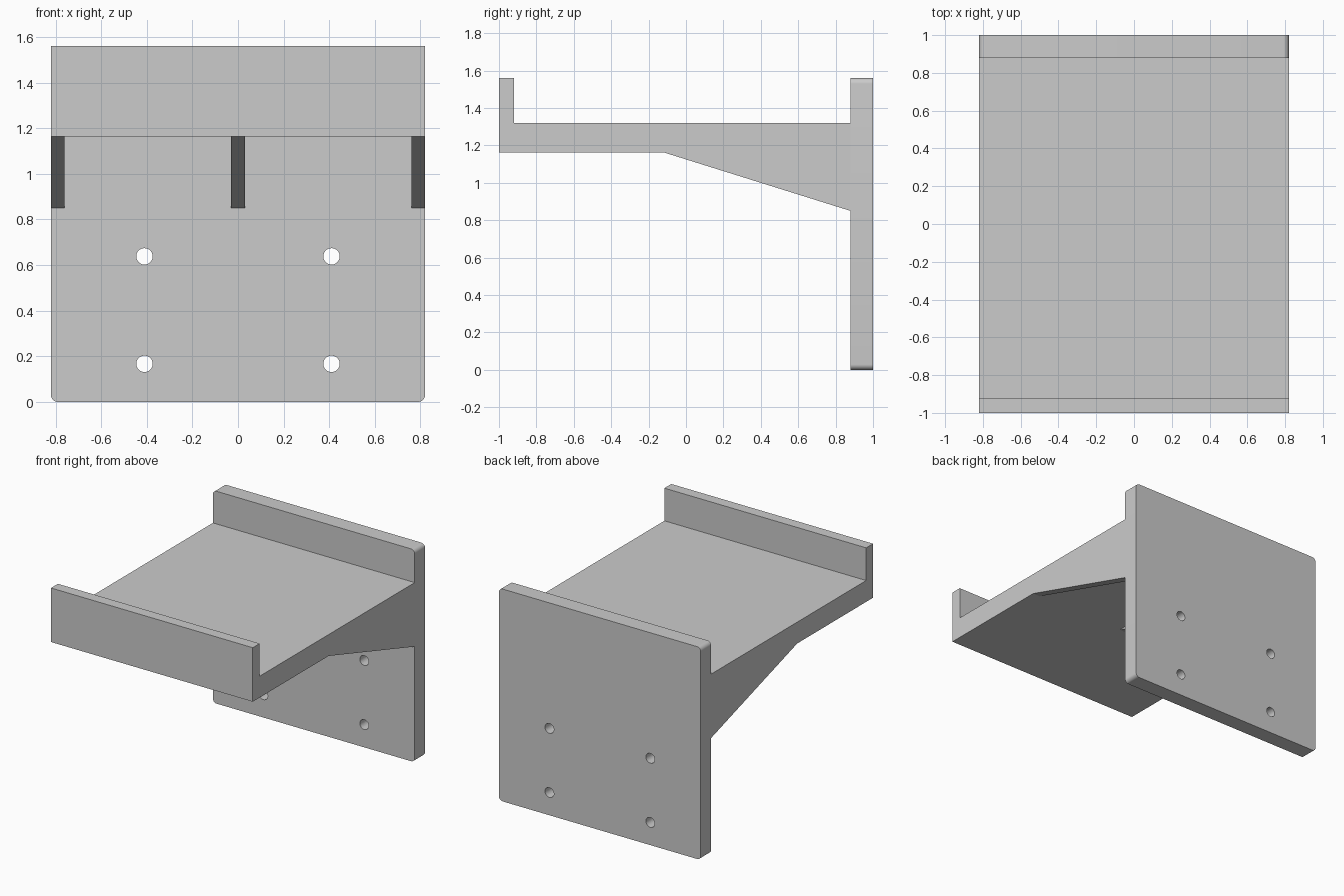
import bpy, bmesh
from math import radians, sin, cos

if "Cube" in bpy.data.objects:
    bpy.data.objects.remove(bpy.data.objects["Cube"])

HALF_W = 0.82


def prism(name, profile, axis, start, end):
    """Extrude a 2D profile along x (profile = y,z) or y (profile = x,z)."""
    bm = bmesh.new()
    place = (lambda a, b: (start, a, b)) if axis == 'X' else (lambda a, b: (a, start, b))
    face = bm.faces.new([bm.verts.new(place(a, b)) for a, b in profile])
    ext = bmesh.ops.extrude_face_region(bm, geom=[face])
    d = end - start
    verts = [g for g in ext['geom'] if isinstance(g, bmesh.types.BMVert)]
    bmesh.ops.translate(bm, verts=verts, vec=(d, 0, 0) if axis == 'X' else (0, d, 0))
    bmesh.ops.recalc_face_normals(bm, faces=bm.faces)
    mesh = bpy.data.meshes.new(name)
    bm.to_mesh(mesh)
    bm.free()
    obj = bpy.data.objects.new(name, mesh)
    bpy.context.collection.objects.link(obj)
    return obj


def arc(cx, cz, r, a0, a1, n):
    return [(cx + r * cos(radians(a0 + (a1 - a0) * i / n)),
             cz + r * sin(radians(a0 + (a1 - a0) * i / n))) for i in range(n + 1)]


# Wall plate with rounded corners
R, TOP = 0.03, 1.56
outline = []
for i, (sx, cz) in enumerate([(1, TOP - R), (-1, TOP - R), (-1, R), (1, R)]):
    outline += arc(sx * (HALF_W - R), cz, R, 90 * i, 90 * i + 90, 8)
plate = prism("wall_plate", outline, 'Y', 0.88, 1.0)

# Four screw holes through the plate
for x in (-0.41, 0.41):
    for z in (0.167, 0.638):
        cutter = prism("screw_hole_cutter", arc(x, z, 0.036, 0, 360, 32)[:-1], 'Y', 0.8, 1.1)
        cutter.hide_render = True
        cutter.hide_set(True)
        mod = plate.modifiers.new("screw_hole", 'BOOLEAN')
        mod.operation = 'DIFFERENCE'
        mod.solver = 'EXACT'
        mod.object = cutter

# Shelf with upturned front lip
prism("shelf", [(-1, 1.163), (0.88, 1.163), (0.88, 1.32), (-0.92, 1.32), (-0.92, TOP), (-1, TOP)],
      'X', -HALF_W, HALF_W)

# Three triangular support ribs
for label, x in (("left", -0.79), ("middle", 0), ("right", 0.79)):
    prism(label + "_rib", [(-0.12, 1.163), (0.88, 0.85), (0.88, 1.163)], 'X', x - 0.03, x + 0.03)

# Smooth the rounded corners and holes, keep edges sharp
bpy.ops.object.select_all(action='DESELECT')
plate.select_set(True)
bpy.context.view_layer.objects.active = plate
bpy.ops.object.shade_smooth_by_angle(angle=radians(30))
